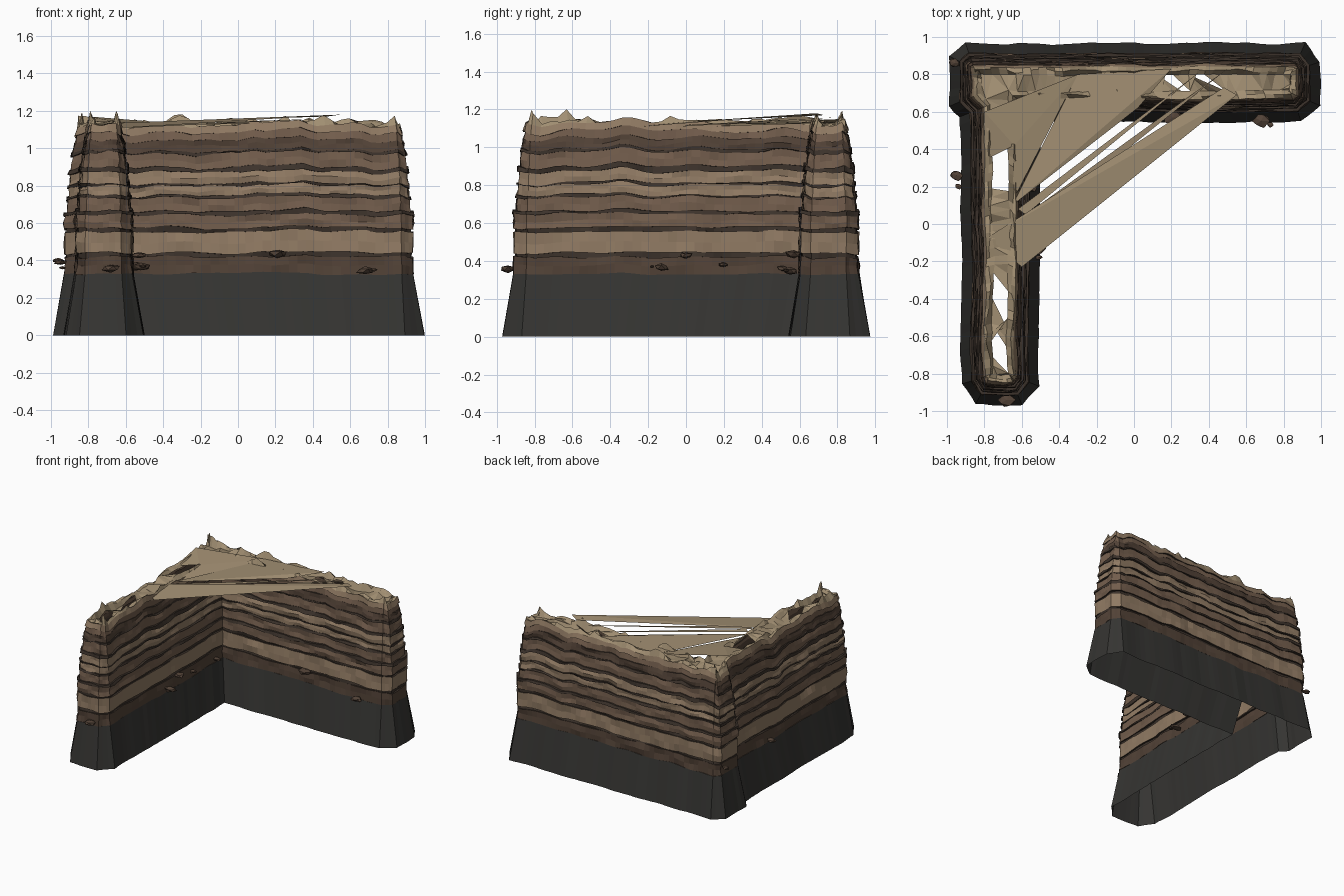
import bpy, bmesh, random
from mathutils import Vector, noise

if "Cube" in bpy.data.objects:
    bpy.data.objects.remove(bpy.data.objects["Cube"])

random.seed(4)

def mat(name, c):
    m = bpy.data.materials.new(name)
    m.diffuse_color = (*c, 1)
    m.use_nodes = True
    m.node_tree.nodes["Principled BSDF"].inputs["Base Color"].default_value = m.diffuse_color
    return m

MATS = [mat("grey_base", (.036, .035, .032)), mat("dark_seam", (.045, .032, .024)),
        mat("umber", (.085, .055, .038)), mat("brown", (.17, .11, .073)),
        mat("tan", (.28, .195, .125)), mat("sand", (.36, .275, .17))]
GREY, SEAM, UMBER, BROWN, TAN, SAND = range(6)

def make(name, bm, mats):
    me = bpy.data.meshes.new(name)
    bm.to_mesh(me)
    bm.free()
    for m in mats:
        me.materials.append(m)
    ob = bpy.data.objects.new(name, me)
    bpy.context.collection.objects.link(ob)
    return ob

# L-shaped footprint at ground level, counter-clockwise
FOOT = [Vector(p) for p in [(-.5, .54), (.9, .54), (1, .63), (1, .87), (.92, .97), (-.9, .97),
        (-.99, .9), (-.99, .63), (-.93, .57), (-.93, -.86), (-.85, -.97), (-.6, -.97), (-.5, -.87)]]
N = len(FOOT)

def normal(i):
    d = (FOOT[(i + 1) % N] - FOOT[i % N]).normalized()
    return Vector((d.y, -d.x))

def outline(inset):
    """Mitred inset of the footprint, resampled: list of (point, normal)."""
    corners = []
    for i in range(N):
        a, b = normal(i - 1), normal(i)
        corners.append(FOOT[i] - (a + b) / (1 + a.dot(b)) * inset)
    pts = []
    for i in range(N):
        steps = max(2, round((FOOT[(i + 1) % N] - FOOT[i]).length / .045))
        for k in range(steps):
            pts.append((corners[i].lerp(corners[(i + 1) % N], k / steps), normal(i)))
    return pts

BASE = outline(0)

def n2(p, f, seed):
    return noise.noise(Vector((p.x * f, p.y * f, seed * 7.31)))

# Rock strata: lower height, general inset, ledge offset, colour
BANDS = [(.33, .062, .0, UMBER), (.42, .066, .008, SEAM), (.44, .068, -.004, TAN), (.555, .07, .006, SEAM),
         (.575, .07, -.006, BROWN), (.645, .072, -.012, SEAM), (.665, .076, .002, BROWN), (.735, .08, -.006, SEAM),
         (.75, .084, .004, TAN), (.80, .086, -.004, SEAM), (.81, .086, .004, TAN), (.875, .092, -.006, SEAM),
         (.90, .096, .004, BROWN), (.975, .105, -.005, SEAM), (.99, .108, .0, UMBER), (1.045, .116, .006, BROWN),
         (1.085, .122, -.002, TAN), (1.125, .135, 0, TAN)]

def warp(i, p):
    z = BANDS[i][0]
    amp = .012 + .055 * max(0, z - .5)
    if i == 0:
        amp = .008
    return z + amp * n2(p, 4.5, 1) + amp * .5 * n2(p, 11, 2) + .013 * n2(p, 5, 10 + i)

def ring(bm, zf, inset, seed, rough):
    vs = []
    for (q, nrm), (p, _) in zip(outline(inset), BASE):
        d = rough * (n2(p, 6, seed) + .6 * n2(p, 16, seed + .5)) + .012 * n2(p, 3, 99)
        q = q + nrm * d
        vs.append(bm.verts.new((q.x, q.y, zf(p))))
    return vs

def skin(bm, a, b, m):
    for i in range(len(a)):
        j = (i + 1) % len(a)
        bm.faces.new((a[i], a[j], b[j], b[i])).material_index = m

# Layered cliff wall, open underneath
bm = bmesh.new()
prev = ring(bm, lambda p: 0, .005, 0, .008)
top = ring(bm, lambda p: warp(0, p), .062, 1, .006)
skin(bm, prev, top, GREY)
prev = top
for i in range(len(BANDS) - 1):
    _, ins, off, m = BANDS[i]
    nxt = BANDS[i + 1]
    lo = ring(bm, lambda p: warp(i, p), ins + off, i + 3, .01)
    skin(bm, prev, lo, SEAM if i else UMBER)
    if nxt[0] - BANDS[i][0] > .05:
        mid = ring(bm, lambda p: (warp(i, p) + warp(i + 1, p)) / 2 + .01 * n2(p, 7, i),
                   (ins + nxt[1]) / 2 + off, i + 30, .014)
        skin(bm, lo, mid, m)
        lo = mid
    hi = ring(bm, lambda p: max(warp(i + 1, p), warp(i, p) + .003), nxt[1] + off, i + 3.3, .01)
    skin(bm, lo, hi, m)
    prev = hi

# Jagged crest
def crest(p):
    return max(1.125 + .075 * n2(p, 5, 50) + .06 * n2(p, 14, 51), warp(len(BANDS) - 1, p) - .01)

rim = ring(bm, crest, .15, 60, .02)
skin(bm, prev, rim, SAND)
inner = ring(bm, lambda p: 1.115 + .06 * n2(p, 9, 55), .172, 61, .012)
skin(bm, rim, inner, SAND)
# Cap across the crest, with the gap in the side arm left open
edges = [bm.edges.get((inner[i], inner[(i + 1) % len(inner)])) for i in range(len(inner))]
cap = bmesh.ops.triangle_fill(bm, edges=edges, use_beauty=True)
faces = [f for f in cap["geom"] if isinstance(f, bmesh.types.BMFace)]
for f in faces:
    f.material_index = SAND
    if f.normal.z < 0:
        f.normal_flip()
hole = [f for f in faces if f.calc_center_median().x < -.55 and .17 < f.calc_center_median().y < .45]
bmesh.ops.delete(bm, geom=hole, context="FACES_ONLY")
make("cliff_wall", bm, MATS)

# Thin slabs stretched across the inner corner
SLABS = [((-.78, -.07, 1.13), (-.6, -.23, 1.11), (.55, .69, 1.18)),
         ((-.78, -.07, 1.13), (.55, .69, 1.18), (.48, .73, 1.17)),
         ((-.62, .02, 1.12), (-.56, -.02, 1.11), (.5, .83, 1.16)),
         ((-.62, .08, 1.12), (-.58, .05, 1.12), (.36, .82, 1.14)),
         ((-.65, .1, 1.12), (.02, .62, 1.13), (.2, .83, 1.15)),
         ((-.65, .1, 1.12), (.2, .83, 1.15), (-.3, .8, 1.13)),
         ((-.65, .12, 1.11), (-.3, .8, 1.13), (-.64, .42, 1.14)),
         ((-.64, .42, 1.14), (-.3, .8, 1.13), (-.8, .6, 1.17)),
         ((-.8, .34, 1.12), (-.64, .42, 1.14), (-.8, .6, 1.17))]
bm = bmesh.new()
for s in SLABS:
    bm.faces.new([bm.verts.new(p) for p in s])
make("crest_slabs", bm, [MATS[SAND]])

# Loose stones along the foot of the strata
STONES = [(.21, .57, .435, .06), (.68, .55, .345, .05), (.73, .53, .35, .02), (-.68, -.94, .36, .05),
          (-.95, .26, .39, .04), (-.96, .86, .4, .035), (-.52, -.13, .365, .05), (-.53, 0, .43, .045),
          (-.54, .2, .38, .035), (-.51, -.18, .37, .02), (-.55, .51, .36, .04), (-.94, .2, .36, .02)]
bm = bmesh.new()
for x, y, z, r in STONES:
    vs = bmesh.ops.create_icosphere(bm, subdivisions=1, radius=1)["verts"]
    for v in vs:
        k = r * random.uniform(.7, 1.15)
        v.co = Vector((x + v.co.x * k, y + v.co.y * k * .8, z + v.co.z * k * .45))
make("loose_stones", bm, [MATS[UMBER]])
